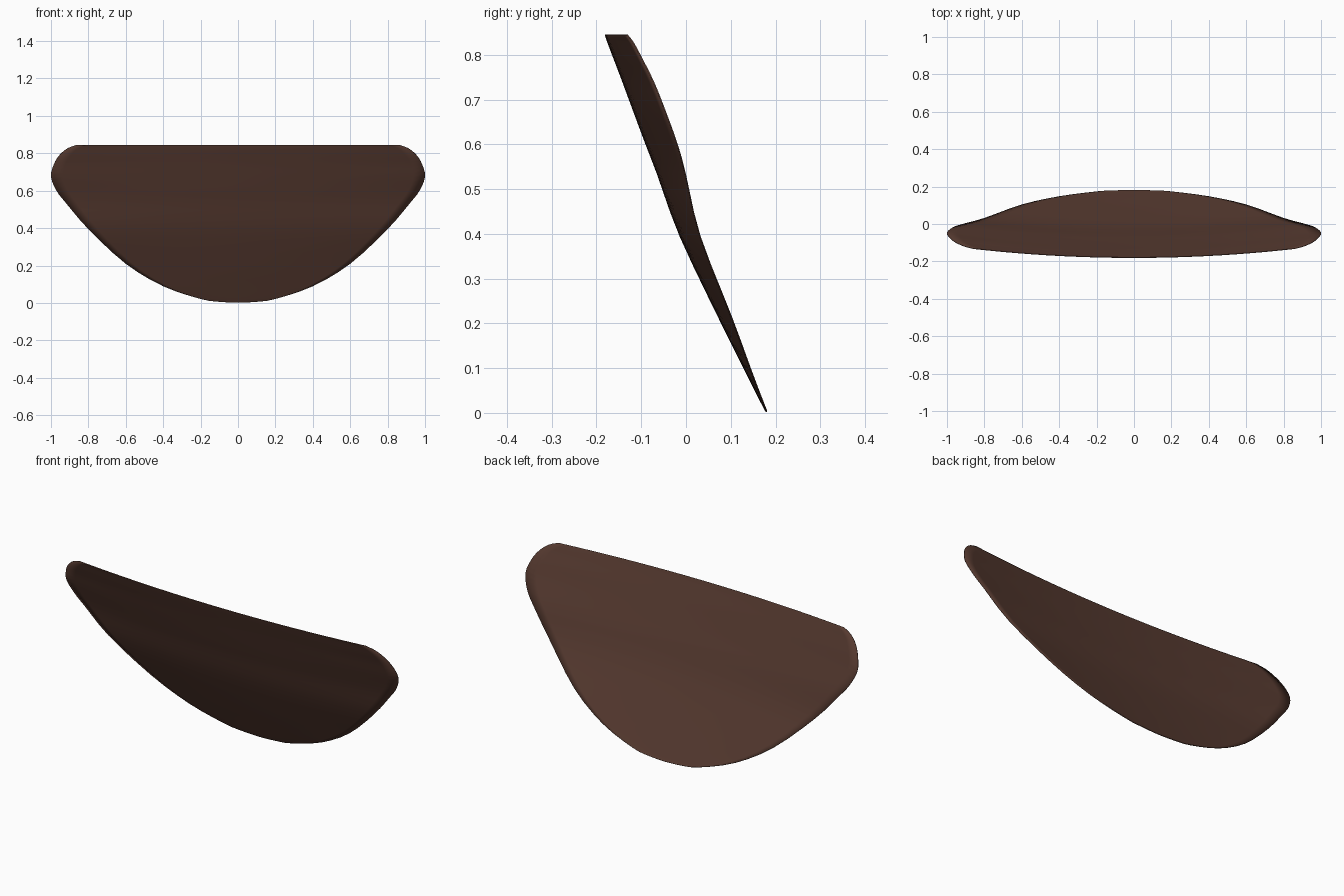
import bpy, bmesh

if "Cube" in bpy.data.objects:
    bpy.data.objects.remove(bpy.data.objects["Cube"])

# Outline from bottom tip to top edge: half width, height, centre-line y, rim y
rows = [
    (0.00, 0.002, 0.180, 0.180),
    (0.10, 0.007, 0.177, 0.179),
    (0.20, 0.022, 0.169, 0.173),
    (0.40, 0.090, 0.135, 0.147),
    (0.60, 0.210, 0.075, 0.103),
    (0.80, 0.395, -0.013, 0.031),
    (0.92, 0.535, -0.064, -0.002),
    (0.97, 0.600, -0.089, -0.020),
    (1.00, 0.675, -0.117, -0.047),
    (0.985, 0.740, -0.141, -0.073),
    (0.955, 0.790, -0.160, -0.098),
    (0.91, 0.827, -0.174, -0.118),
    (0.86, 0.845, -0.180, -0.132),
]


def catmull(a, b, c, d, t):
    return tuple(0.5 * (2 * q + (r - p) * t + (2 * p - 5 * q + 4 * r - s) * t * t
                        + (3 * q - p - 3 * r + s) * t ** 3)
                 for p, q, r, s in zip(a, b, c, d))


# Smooth the outline into finer rows
STEPS, COLS = 3, 32
n = len(rows)
fine = []
for i in range(n - 1):
    pts = [rows[min(max(i + k, 0), n - 1)] for k in (-1, 0, 1, 2)]
    fine += [catmull(*pts, s / STEPS) for s in range(STEPS)]
fine.append(rows[-1])

# Bowed panel: each row is a shallow parabola from rim to rim
bm = bmesh.new()
tip = bm.verts.new((0, fine[0][2], fine[0][1]))
prev = None
for w, z, mid, rim in fine[1:]:
    cur = []
    for j in range(COLS + 1):
        u = 2 * j / COLS - 1
        cur.append(bm.verts.new((w * u, mid + (rim - mid) * u * u, z)))
    for j in range(COLS):
        if prev is None:
            bm.faces.new((tip, cur[j + 1], cur[j]))
        else:
            bm.faces.new((prev[j], prev[j + 1], cur[j + 1], cur[j]))
    prev = cur
bmesh.ops.recalc_face_normals(bm, faces=bm.faces)
mesh = bpy.data.meshes.new("curved_panel")
bm.to_mesh(mesh)
bm.free()
panel = bpy.data.objects.new("curved_panel", mesh)
bpy.context.collection.objects.link(panel)

# Very thin shell
solid = panel.modifiers.new("thickness", "SOLIDIFY")
solid.thickness = 0.003
solid.offset = 0

# Dark brown finish and smooth shading
mat = bpy.data.materials.new("dark_brown")
mat.diffuse_color = (0.095, 0.043, 0.03, 1)
mat.use_nodes = True
mat.node_tree.nodes["Principled BSDF"].inputs["Base Color"].default_value = mat.diffuse_color
mesh.materials.append(mat)
bpy.context.view_layer.objects.active = panel
panel.select_set(True)
bpy.ops.object.shade_smooth_by_angle()
